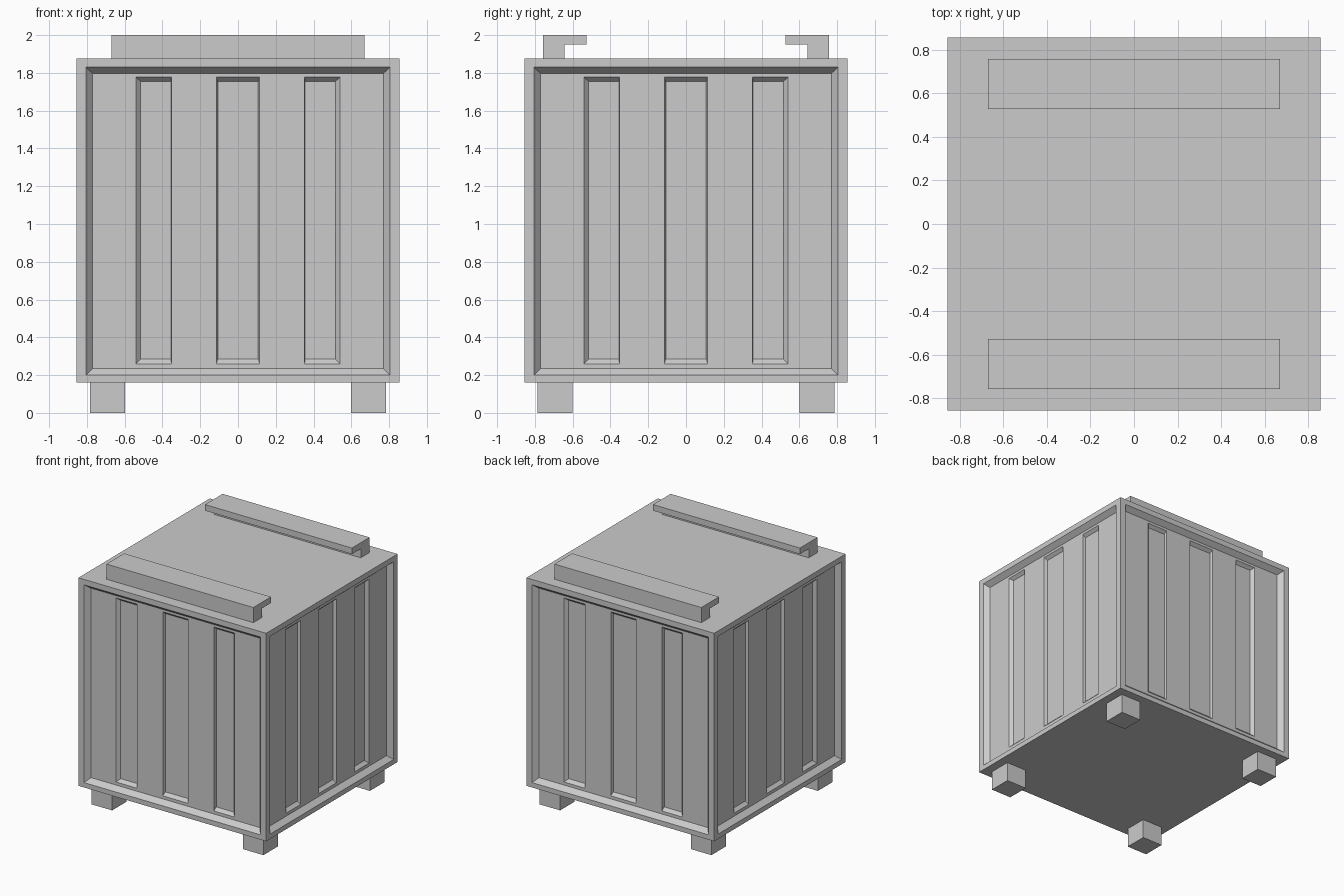
import bpy, bmesh
from math import pi
from mathutils import Matrix, Vector

cube = bpy.data.objects.get("Cube")
if cube:
    bpy.data.objects.remove(cube, do_unlink=True)

# One plain grey for the whole crate
grey = bpy.data.materials.new("plain grey")
grey.use_nodes = True
colour = (0.6, 0.6, 0.6, 1)
grey.diffuse_color = colour
grey.node_tree.nodes["Principled BSDF"].inputs["Base Color"].default_value = colour

HALF, BOTTOM, TOP = 0.856, 0.16, 1.875
PANEL_DEPTH, GROOVE_DEPTH = 0.04, 0.065


def finish(name, bm):
    bmesh.ops.remove_doubles(bm, verts=bm.verts, dist=0.0001)
    bmesh.ops.recalc_face_normals(bm, faces=bm.faces)
    mesh = bpy.data.meshes.new(name)
    bm.to_mesh(mesh)
    bm.free()
    mesh.materials.append(grey)
    obj = bpy.data.objects.new(name, mesh)
    bpy.context.collection.objects.link(obj)
    return obj


def prism(name, profile, x0, x1):
    """Extrude a closed (y, z) profile along x."""
    bm = bmesh.new()
    face = bm.faces.new([bm.verts.new((x0, y, z)) for y, z in profile])
    extruded = bmesh.ops.extrude_face_region(bm, geom=[face])["geom"]
    verts = [v for v in extruded if isinstance(v, bmesh.types.BMVert)]
    bmesh.ops.translate(bm, verts=verts, vec=(x1 - x0, 0, 0))
    return finish(name, bm)


def rect(u0, u1, z0, z1, depth):
    y = depth - HALF
    return [Vector(p) for p in ((u0, y, z0), (u1, y, z0), (u1, y, z1), (u0, y, z1))]


def add_wall(bm, turn):
    def quad(points):
        bm.faces.new([bm.verts.new(turn @ p) for p in points])

    def ring(outer, inner):
        for i in range(4):
            j = (i + 1) % 4
            quad([outer[i], outer[j], inner[j], inner[i]])

    # Flat frame and its sloping inner edge
    edge = rect(-HALF, HALF, BOTTOM, TOP, 0)
    lip = rect(-0.805, 0.805, 0.2, 1.83, 0)
    floor = rect(-0.77, 0.77, 0.235, 1.797, PANEL_DEPTH)
    ring(edge, lip)
    ring(lip, floor)

    # Panel split into columns, every second one holding a sunken groove
    us = [-0.77, -0.54, -0.352, -0.115, 0.115, 0.352, 0.54, 0.77]
    zs = [0.235, 0.26, 1.777, 1.797]
    slopes = {1: (0.024, 0.004), 3: (0.008, 0.008), 5: (0.004, 0.024)}
    for i in range(len(us) - 1):
        for k in range(len(zs) - 1):
            cell = rect(us[i], us[i + 1], zs[k], zs[k + 1], PANEL_DEPTH)
            if k == 1 and i in slopes:
                left, right = slopes[i]
                sunk = rect(us[i] + left, us[i + 1] - right,
                            zs[k] + 0.025, zs[k + 1] - 0.022, GROOVE_DEPTH)
                ring(cell, sunk)
                quad(sunk)
            else:
                quad(cell)


# Crate body: four matching walls, a lid and a base
body = bmesh.new()
for side in range(4):
    add_wall(body, Matrix.Rotation(side * pi / 2, 3, "Z"))
for z in (BOTTOM, TOP):
    corners = [(-HALF, -HALF), (HALF, -HALF), (HALF, HALF), (-HALF, HALF)]
    body.faces.new([body.verts.new((x, y, z)) for x, y in corners])
finish("crate_body", body)

# L-shaped rails on the lid, lips pointing inwards
rail = [(0.757, TOP), (0.757, 2), (0.527, 2), (0.527, 1.95), (0.643, 1.95), (0.643, TOP)]
for name, s in (("front_rail", -1), ("back_rail", 1)):
    prism(name, [(s * y, z) for y, z in rail], -0.67, 0.67)

# Four square feet
for depth_name, sy in (("front", -1), ("back", 1)):
    for side_name, sx in (("right", -1), ("left", 1)):
        near, far = sy * 0.6, sy * 0.787
        foot = [(near, 0), (far, 0), (far, BOTTOM), (near, BOTTOM)]
        prism(f"{depth_name}_{side_name}_foot", foot, sx * 0.597, sx * 0.783)
